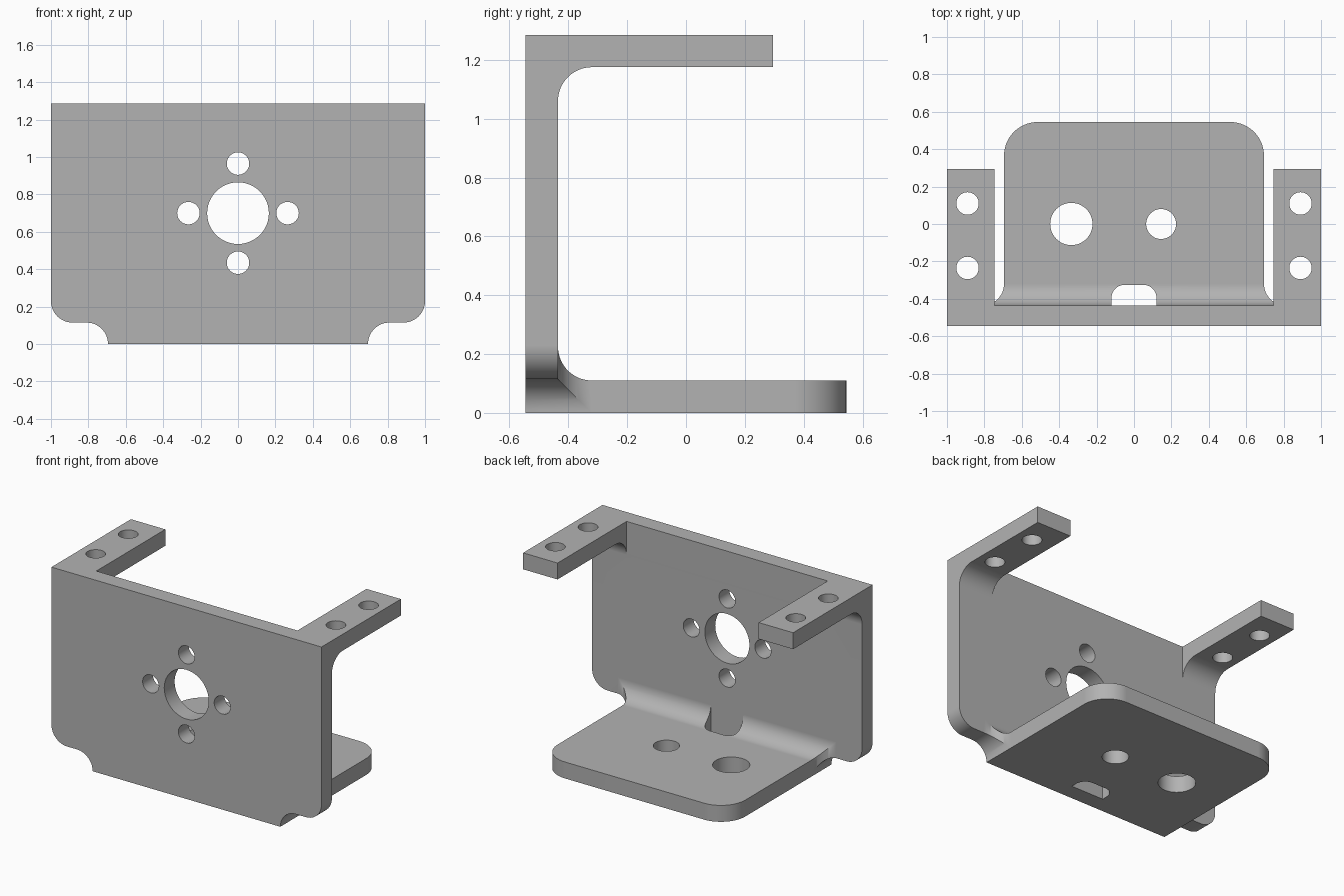
import bpy
import bmesh
from math import sin, cos, radians, pi

cube = bpy.data.objects.get("Cube")
if cube:
    bpy.data.objects.remove(cube, do_unlink=True)

# Main dimensions
FRONT, BACK = -0.545, 0.545
INNER = -0.435            # rear face of the upright plate
HEIGHT, THICK = 1.285, 0.11
ARM_END = 0.295
ARM_IN = 0.745            # inner side of the arms
BASE_X = 0.695            # half width of the base
R = 0.115                 # bend and corner radius
BASE_R = 0.18

steel = bpy.data.materials.new("grey_metal")
steel.use_nodes = True
grey = (0.45, 0.45, 0.45, 1)
steel.diffuse_color = grey
steel.node_tree.nodes["Principled BSDF"].inputs["Base Color"].default_value = grey


def arc(cx, cy, r, start, end, steps=16):
    angles = [radians(start + (end - start) * i / steps) for i in range(steps + 1)]
    return [(cx + r * cos(a), cy + r * sin(a)) for a in angles]


def circle(cx, cy, r):
    return arc(cx, cy, r, 0, 360, 48)[:-1]


def mirrored(points):
    return [(-a, b) for a, b in points]


def prism(name, points, axis, low, high):
    """Extrude a flat outline along the given axis."""
    place = {"x": lambda a, b, d: (d, a, b),
             "y": lambda a, b, d: (a, d, b),
             "z": lambda a, b, d: (a, b, d)}[axis]
    bm = bmesh.new()
    rings = [[bm.verts.new(place(a, b, d)) for a, b in points] for d in (low, high)]
    n = len(points)
    for ring in rings:
        bm.faces.new(ring)
    for i in range(n):
        j = (i + 1) % n
        bm.faces.new((rings[0][i], rings[0][j], rings[1][j], rings[1][i]))
    bmesh.ops.recalc_face_normals(bm, faces=bm.faces)
    mesh = bpy.data.meshes.new(name)
    bm.to_mesh(mesh)
    bm.free()
    mesh.materials.append(steel)
    obj = bpy.data.objects.new(name, mesh)
    bpy.context.collection.objects.link(obj)
    return obj


def combine(target, cutter, operation="DIFFERENCE"):
    cutter.hide_render = True
    mod = target.modifiers.new("cut", "BOOLEAN")
    mod.operation = operation
    mod.solver = "EXACT"
    mod.object = cutter
    bpy.context.view_layer.objects.active = target
    bpy.ops.object.modifier_apply(modifier=mod.name)
    bpy.data.objects.remove(cutter, do_unlink=True)


# C-shaped side profile with filleted inner bends
profile = [(FRONT, 0), (BACK, 0), (BACK, THICK)]
profile += arc(INNER + R, THICK + R, R, 270, 180)
profile += arc(INNER + R, HEIGHT - THICK - R, R, 180, 90)
profile += [(ARM_END, HEIGHT - THICK), (ARM_END, HEIGHT), (FRONT, HEIGHT)]
bracket = prism("bracket", profile, "x", -1.1, 1.1)

# Front outline: rounded lower corners and concave relief notches
side = [(1, 1.5)] + arc(1 - R, 2 * R, R, 0, -90)
side += arc(BASE_X + R, 0, R, 90, 180) + [(BASE_X, -0.1)]
outline = side + mirrored(side)[::-1]
combine(bracket, prism("front_outline", outline, "y", -1, 1), "INTERSECT")

# Gap between the two arms
gap = [(-ARM_IN, INNER), (ARM_IN, INNER), (ARM_IN, 0.5), (-ARM_IN, 0.5)]
combine(bracket, prism("arm_gap", gap, "z", 0.7, 1.4))

# Trim the base sides, flared at the wall and rounded at the rear
trim = [(1.2, INNER)] + arc(BASE_X + R, INNER + R, R, 270, 180)
trim += arc(BASE_X - BASE_R, BACK - BASE_R, BASE_R, 0, 90)
trim += [(BASE_X - BASE_R, 0.7), (1.2, 0.7)]
for pts in (trim, mirrored(trim)):
    combine(bracket, prism("base_trim", pts, "z", -0.1, 0.5))

# Slot through the base at the foot of the wall
slot = [(0.12, INNER)] + arc(0.05, -0.395, 0.07, 0, 90, 10)
slot += mirrored(slot)[::-1]
combine(bracket, prism("base_slot", slot, "z", -0.1, 0.4))

# Central bore and four bolt holes in the wall
wall_holes = [(0, 0.7, 0.165)]
wall_holes += [(0.265 * cos(k * pi / 2), 0.7 + 0.265 * sin(k * pi / 2), 0.06) for k in range(4)]
for h in wall_holes:
    combine(bracket, prism("wall_hole", circle(*h), "y", -0.7, -0.3))

# Two holes in the base
for h in ((-0.335, 0, 0.113), (0.145, 0, 0.08)):
    combine(bracket, prism("base_hole", circle(*h), "z", -0.1, 0.3))

# Two holes in each arm
for x in (-0.89, 0.89):
    for y in (-0.235, 0.11):
        combine(bracket, prism("arm_hole", circle(x, y, 0.06), "z", 1.0, 1.4))

# Smooth bends, flat plates
for o in bpy.context.selected_objects:
    o.select_set(False)
bracket.select_set(True)
bpy.context.view_layer.objects.active = bracket
bpy.ops.object.shade_smooth_by_angle(angle=radians(30))
normals = bracket.modifiers.new("even_shading", "WEIGHTED_NORMAL")
normals.keep_sharp = True
